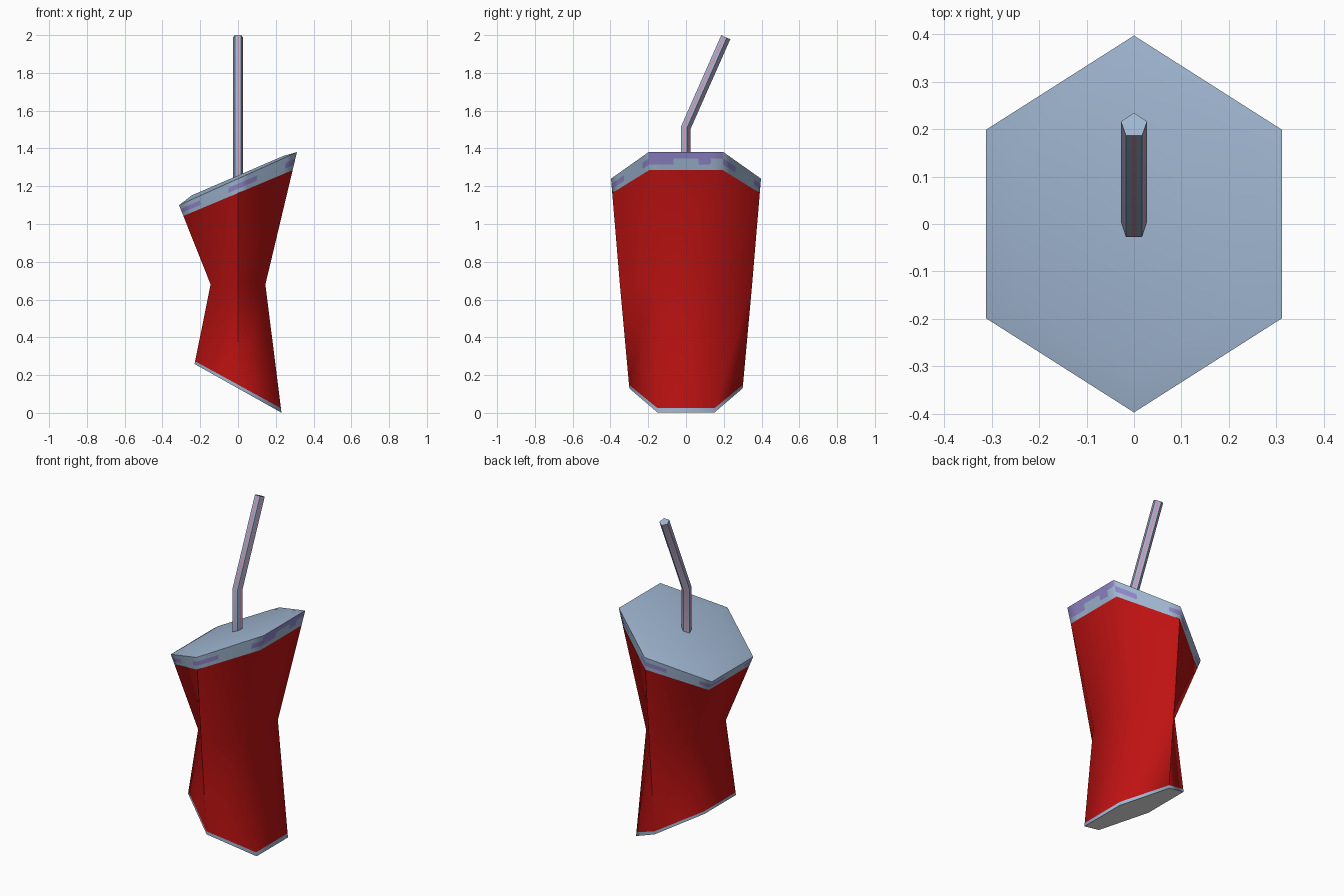
import bpy, math
from mathutils import Vector

if "Cube" in bpy.data.objects:
    bpy.data.objects.remove(bpy.data.objects["Cube"])


def mat(name, rgb):
    m = bpy.data.materials.new(name)
    m.diffuse_color = (*rgb, 1)
    m.use_nodes = True
    m.node_tree.nodes["Principled BSDF"].inputs["Base Color"].default_value = m.diffuse_color
    return m


RED = mat("cup red", (0.52, 0.006, 0.006))
BLUE = mat("pale blue", (0.35, 0.47, 0.64))
LILAC = mat("lilac", (0.28, 0.24, 0.58))
PINK = mat("straw pink", (0.62, 0.30, 0.45))
WHITE = mat("base white", (0.75, 0.75, 0.75))


def hexagon(a, b, zc, slope):
    # tilted, squashed hexagon ring
    pts = [(0, -b), (a, -b / 2), (a, b / 2), (0, b), (-a, b / 2), (-a, -b / 2)]
    return [Vector((x, y, zc + slope * x)) for x, y in pts]


def blend(r1, r2, t):
    return [p.lerp(q, t) for p, q in zip(r1, r2)]


def split_sides(ring, n):
    # divide every side of a ring into n pieces
    c = len(ring)
    return [ring[i].lerp(ring[(i + 1) % c], k / n) for i in range(c) for k in range(n)]


def loft(name, rings, mats, rule, cap_low=False, cap_high=False, angle=70):
    n = len(rings[0])
    verts = [p for r in rings for p in r]
    faces, idx = [], []
    for r in range(len(rings) - 1):
        for i in range(n):
            j = (i + 1) % n
            faces.append((r * n + i, r * n + j, (r + 1) * n + j, (r + 1) * n + i))
            idx.append(rule(r, i))
    if cap_low:
        faces.append(tuple(reversed(range(n))))
        idx.append(rule(-1, 0))
    if cap_high:
        faces.append(tuple(range(len(verts) - n, len(verts))))
        idx.append(rule(len(rings), 0))
    me = bpy.data.meshes.new(name)
    me.from_pydata(verts, [], faces)
    for m in mats:
        me.materials.append(m)
    for p, k in zip(me.polygons, idx):
        p.material_index = k
    ob = bpy.data.objects.new(name, me)
    bpy.context.collection.objects.link(ob)
    bpy.ops.object.select_all(action='DESELECT')
    ob.select_set(True)
    bpy.context.view_layer.objects.active = ob
    bpy.ops.object.shade_smooth_by_angle(angle=math.radians(angle))
    return ob


base = hexagon(0.23, 0.30, 0.13, -0.56)
waist = hexagon(0.145, 0.35, 0.68, 0)
rim = hexagon(0.312, 0.397, 1.24, 0.45)
band_low = blend(rim, waist, 0.136)

# squeezed cup body with pale foot edge and white underside
loft("cup_body", [base, blend(base, waist, 0.035), waist, band_low],
     [RED, BLUE, WHITE], lambda r, i: {-1: 2, 0: 1}.get(r, 0), cap_low=True)

# rim band with lilac patches near the corners and on the raised side
SEG = 6


def band_rule(r, i):
    side, k = divmod(i, SEG)
    if side == 1:
        return int(r == 2 or (r == 1 and k in (0, 1, 4)))
    return int(r == 1 and k in (0, 1, SEG - 1))


rows = [split_sides(blend(band_low, rim, t), SEG) for t in (0, 0.3, 0.65, 1)]
loft("rim_band", rows, [BLUE, LILAC], band_rule)

# slightly raised lid
loft("lid", [rim, hexagon(0.245, 0.318, 1.257, 0.43)], [BLUE], lambda r, i: 0, cap_high=True)

# bent five-sided straw with a pink stripe on each face
R = 0.029
bend, tip = Vector((0, -0.004, 1.51)), Vector((0, 0.208, 1.99))
lean = math.atan2(tip.y - bend.y, tip.z - bend.z)


def straw_ring(c, tilt):
    ring = []
    for i in range(5):
        a = math.pi / 2 + i * math.tau / 5
        v = R * math.sin(a)
        ring.append(c + Vector((R * math.cos(a), v * math.cos(tilt), -v * math.sin(tilt))))
    return split_sides(ring, 3)


loft("straw", [straw_ring(Vector((0, -0.004, 1.22)), 0), straw_ring(bend, lean / 2),
               straw_ring(tip, lean)],
     [BLUE, PINK], lambda r, i: int(0 <= r < 2 and i % 3 == 1),
     cap_low=True, cap_high=True, angle=30)
